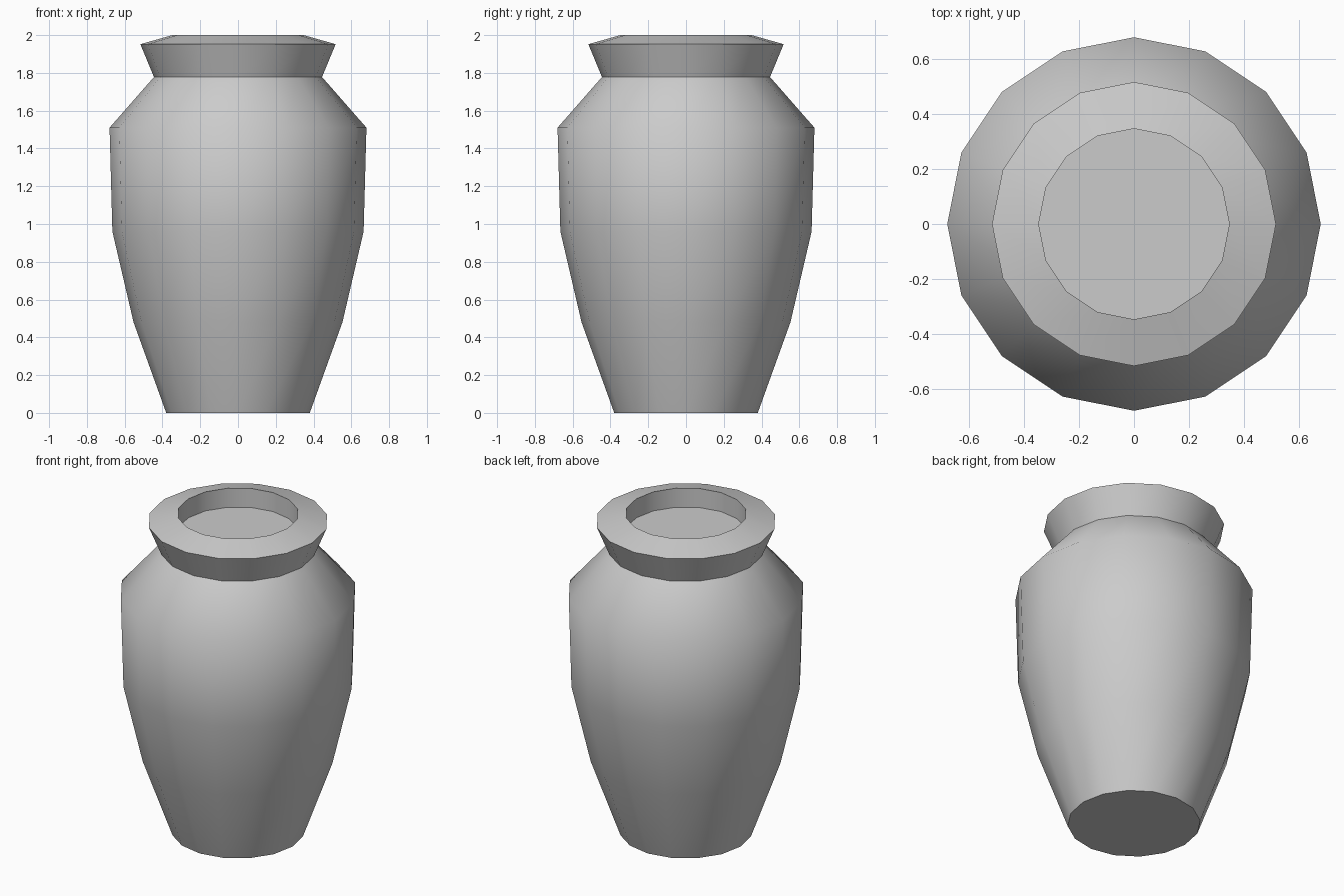
import bpy, bmesh, math

if "Cube" in bpy.data.objects:
    bpy.data.objects.remove(bpy.data.objects["Cube"])

SIDES = 16


def lathe(name, profile):
    """Revolve (radius, z) points around z and cap both ends."""
    bm = bmesh.new()
    rings = []
    for r, z in profile:
        rings.append([bm.verts.new((r * math.cos(a), r * math.sin(a), z))
                      for a in (2 * math.pi * i / SIDES for i in range(SIDES))])
    for low, high in zip(rings, rings[1:]):
        for i in range(SIDES):
            j = (i + 1) % SIDES
            bm.faces.new((low[i], low[j], high[j], high[i]))
    bm.faces.new(rings[0][::-1])
    bm.faces.new(rings[-1])
    mesh = bpy.data.meshes.new(name)
    bm.to_mesh(mesh)
    bm.free()
    obj = bpy.data.objects.new(name, mesh)
    bpy.context.collection.objects.link(obj)
    return obj


# Vase: base, belly, shoulder, neck, flared rim, then the shallow mouth
vase = lathe("vase", [
    (0.38, 0.0), (0.553, 0.48), (0.665, 0.96), (0.68, 1.51),
    (0.445, 1.778), (0.517, 1.952), (0.347, 2.0), (0.347, 1.88),
])

# Smooth body, crisp rim and base edges
bpy.context.view_layer.objects.active = vase
vase.select_set(True)
bpy.ops.object.shade_smooth_by_angle(angle=math.radians(50))
